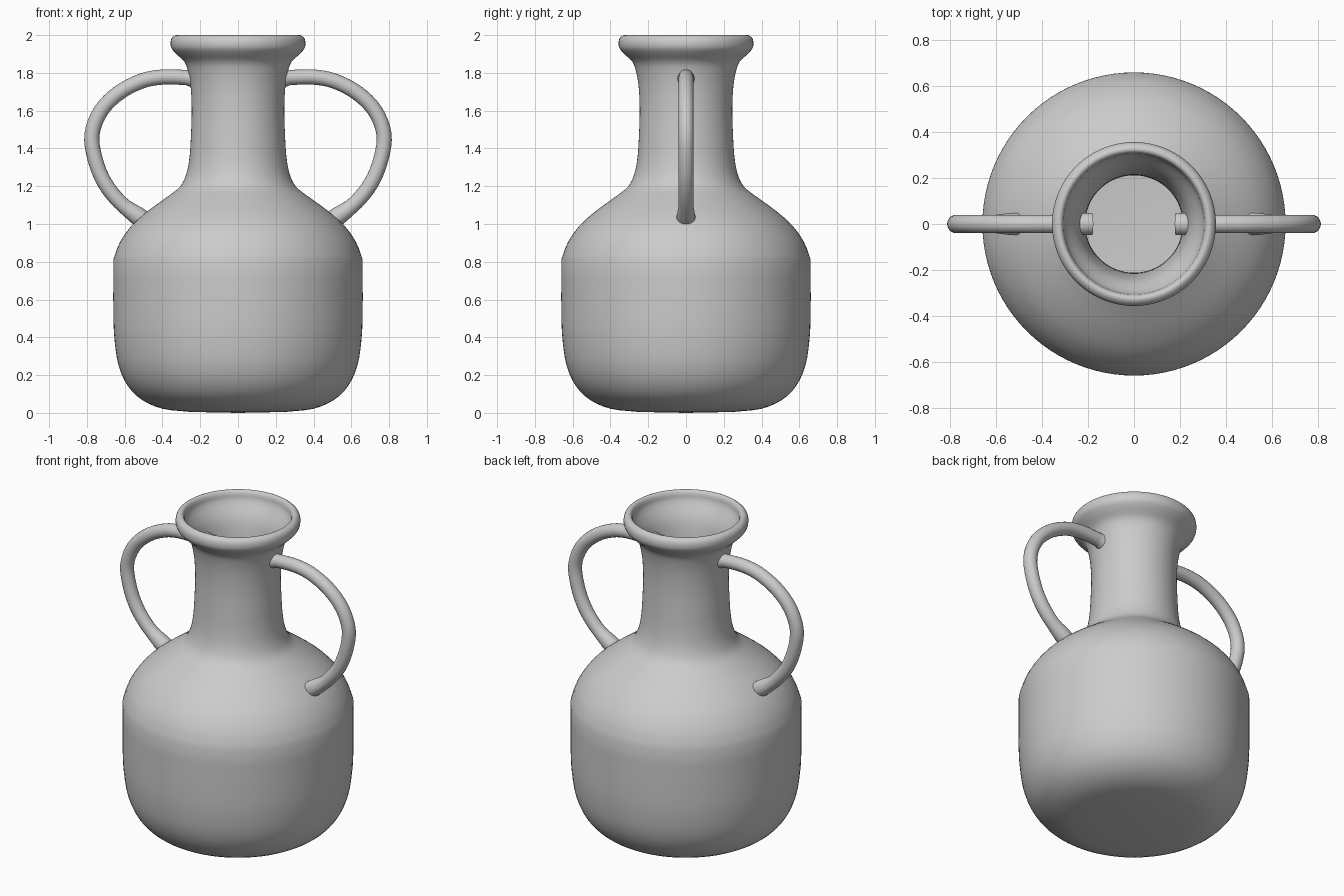
import bpy, bmesh, math
from mathutils import Vector

if "Cube" in bpy.data.objects:
    bpy.data.objects.remove(bpy.data.objects["Cube"])

clay = bpy.data.materials.new("grey clay")
clay.diffuse_color = (0.6, 0.6, 0.6, 1)
clay.use_nodes = True
clay.node_tree.nodes["Principled BSDF"].inputs["Base Color"].default_value = clay.diffuse_color


def smooth_path(pts, steps):
    """Catmull-Rom curve through the points."""
    p = [Vector(q) for q in pts]
    p = [2 * p[0] - p[1]] + p + [2 * p[-1] - p[-2]]
    out = []
    for a, b, c, d in zip(p, p[1:], p[2:], p[3:]):
        for i in range(steps):
            t = i / steps
            out.append(0.5 * (2 * b + (c - a) * t + (2 * a - 5 * b + 4 * c - d) * t**2
                              + (3 * b - a - 3 * c + d) * t**3))
    return out + [p[-2]]


def make_object(name, rings, wrap_caps):
    """Skin a list of equal rings; a one-point ring becomes a pole."""
    bm = bmesh.new()
    rows = [[bm.verts.new(v) for v in ring] for ring in rings]
    n = max(len(r) for r in rows)
    for a, b in zip(rows, rows[1:]):
        for i in range(n):
            j = (i + 1) % n
            if len(a) == 1:
                bm.faces.new((a[0], b[j], b[i]))
            elif len(b) == 1:
                bm.faces.new((a[i], a[j], b[0]))
            else:
                bm.faces.new((a[i], a[j], b[j], b[i]))
    if wrap_caps:
        bm.faces.new(rows[0][::-1])
        bm.faces.new(rows[-1])
    bmesh.ops.recalc_face_normals(bm, faces=bm.faces)
    mesh = bpy.data.meshes.new(name)
    bm.to_mesh(mesh)
    bm.free()
    mesh.materials.append(clay)
    obj = bpy.data.objects.new(name, mesh)
    bpy.context.collection.objects.link(obj)
    bpy.ops.object.select_all(action='DESELECT')
    obj.select_set(True)
    bpy.context.view_layer.objects.active = obj
    bpy.ops.object.shade_smooth_by_angle(angle=math.radians(40))
    return obj


# Jug: outer belly, shoulder with neck and rolled rim, then the inner wall
belly = [(0.25, 0.005), (0.4, 0.022), (0.51, 0.07), (0.585, 0.145), (0.632, 0.25),
         (0.653, 0.38), (0.66, 0.52), (0.66, 0.81)]
neck = [(0.66, 0.81), (0.627, 0.9), (0.565, 0.99), (0.48, 1.067), (0.37, 1.147), (0.305, 1.2),
        (0.272, 1.27), (0.256, 1.36), (0.249, 1.47), (0.245, 1.6), (0.25, 1.72),
        (0.265, 1.81), (0.285, 1.86), (0.327, 1.9), (0.352, 1.93), (0.357, 1.96),
        (0.35, 1.985), (0.332, 1.999), (0.316, 1.996), (0.307, 1.98)]
inner = [(0.307, 1.98), (0.298, 1.94), (0.25, 1.86), (0.226, 1.77), (0.214, 1.66), (0.213, 1.5),
         (0.222, 1.35), (0.26, 1.2), (0.35, 1.115), (0.46, 1.035), (0.54, 0.96),
         (0.6, 0.87), (0.625, 0.79), (0.625, 0.5), (0.6, 0.27), (0.51, 0.115), (0.4, 0.06), (0.25, 0.04)]
profile = smooth_path(belly, 3)[:-1] + smooth_path(neck, 3)[:-1] + smooth_path(inner, 3)
SIDES = 96
rings = [[(r * math.cos(2 * math.pi * i / SIDES), r * math.sin(2 * math.pi * i / SIDES), z)
          for i in range(SIDES)] for r, z in profile]
make_object("jug", [[(0, 0, 0)]] + rings + [[(0, 0, 0.04)]], False)

# Handles: round tubes, flared where they pass into the neck and shoulder
arc = [(0.182, 1.765), (0.235, 1.77), (0.29, 1.776), (0.4, 1.778), (0.51, 1.757), (0.63, 1.695),
       (0.725, 1.6), (0.773, 1.475), (0.757, 1.345), (0.707, 1.22), (0.625, 1.115),
       (0.535, 1.045), (0.475, 1.005)]
path = smooth_path(arc, 4)
for name, side in (("right_handle", 1), ("left_handle", -1)):
    rings = []
    for k, p in enumerate(path):
        t = (path[min(k + 1, len(path) - 1)] - path[max(k - 1, 0)]).normalized()
        end = min(k, len(path) - 1 - k)
        rad = 0.04 + 0.009 * max(0, min(1, (7 - end) / 3))
        ring = []
        for i in range(20):
            a = 2 * math.pi * i / 20
            u = rad * math.cos(a)
            ring.append((side * (p.x - t.y * u), rad * math.sin(a), p.y + t.x * u))
        rings.append(ring)
    make_object(name, rings, True)
